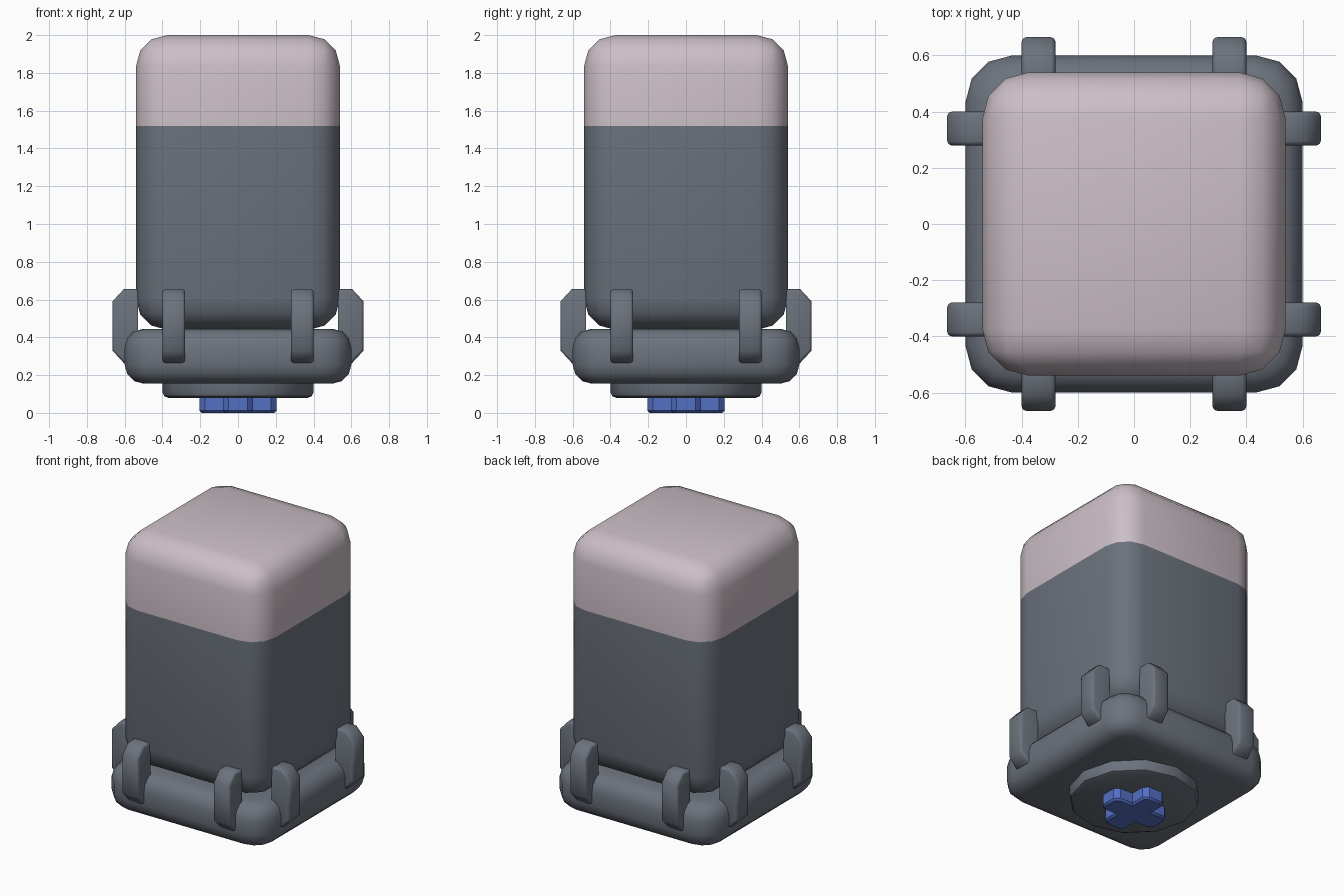
import bpy, bmesh, math
from mathutils import Matrix, Vector

if "Cube" in bpy.data.objects:
    bpy.data.objects.remove(bpy.data.objects["Cube"])


def material(name, rgb):
    m = bpy.data.materials.new(name)
    m.diffuse_color = (*rgb, 1)
    m.use_nodes = True
    m.node_tree.nodes["Principled BSDF"].inputs["Base Color"].default_value = m.diffuse_color
    return m


GREY = material("slate grey", (0.15, 0.17, 0.205))
PINK = material("pale pink", (0.60, 0.52, 0.57))
BLUE = material("blue", (0.09, 0.16, 0.55))


def finish(bm, name, mats, angle=40):
    bmesh.ops.recalc_face_normals(bm, faces=bm.faces[:])
    me = bpy.data.meshes.new(name)
    bm.to_mesh(me)
    bm.free()
    for m in mats:
        me.materials.append(m)
    ob = bpy.data.objects.new(name, me)
    bpy.context.collection.objects.link(ob)
    bpy.ops.object.select_all(action='DESELECT')
    ob.select_set(True)
    bpy.context.view_layer.objects.active = ob
    bpy.ops.object.shade_smooth_by_angle(angle=math.radians(angle))
    return ob


def bevel(bm, edges, offset, segments):
    bmesh.ops.bevel(bm, geom=edges, offset=offset, segments=segments,
                    profile=0.5, affect='EDGES', clamp_overlap=True)


def box(half, z0, z1):
    bm = bmesh.new()
    bmesh.ops.create_cube(bm, size=1, matrix=Matrix.Translation((0, 0, (z0 + z1) / 2))
                          @ Matrix.Diagonal((2 * half, 2 * half, z1 - z0, 1)))
    return bm


def rim(bm, *levels):
    """Horizontal edges bordering the caps at the given heights."""
    return [e for e in bm.edges if len(e.link_faces) == 2 and e.calc_face_angle(0) > 1
            and any(all(abs(v.co.z - z) < 1e-4 for v in e.verts) for z in levels)]


def prism(points, direction):
    bm = bmesh.new()
    f = bm.faces.new([bm.verts.new(p) for p in points])
    ext = bmesh.ops.extrude_face_region(bm, geom=[f])
    bmesh.ops.translate(bm, vec=Vector(direction),
                        verts=[g for g in ext['geom'] if isinstance(g, bmesh.types.BMVert)])
    bmesh.ops.recalc_face_normals(bm, faces=bm.faces[:])
    return bm


# Rounded body with a pale upper section
bm = box(0.54, 0.44, 2.0)
bevel(bm, bm.edges[:], 0.165, 3)
bmesh.ops.bisect_plane(bm, geom=bm.verts[:] + bm.edges[:] + bm.faces[:],
                       plane_co=(0, 0, 1.52), plane_no=(0, 0, 1))
for f in bm.faces:
    f.material_index = int(f.calc_center_median().z > 1.52)
finish(bm, "body", [GREY, PINK])

# Base tray under the body
bm = box(0.60, 0.155, 0.445)
bevel(bm, [e for e in bm.edges if abs(e.verts[0].co.z - e.verts[1].co.z) > 0.1], 0.165, 3)
bevel(bm, rim(bm, 0.155, 0.445), 0.1, 3)
finish(bm, "base_tray", [GREY])

# Round foot plate
bm = bmesh.new()
bmesh.ops.create_cone(bm, cap_ends=True, segments=12, radius1=0.40, radius2=0.40,
                      depth=0.12, matrix=Matrix.Translation((0, 0, 0.14)))
bevel(bm, rim(bm, 0.08), 0.03, 2)
finish(bm, "foot_plate", [GREY])

# Blue cross-shaped stem: one arm outline turned four times
w, r, c = 0.08, 0.205, 0.03
arm = [(w, -w), (r - c, -w), (r, -w + c), (r, w - c), (r - c, w)]
outline = []
for k in range(4):
    turn = Matrix.Rotation(k * math.pi / 2, 3, 'Z')
    outline += [turn @ Vector((x, y, 0)) for x, y in arm]
bm = prism(outline, (0, 0, 0.10))
bevel(bm, rim(bm, 0.0), 0.012, 1)
finish(bm, "cross_stem", [BLUE], 35)

# Eight clips, two on each side
profile = [(0.53, 0.265), (0.605, 0.265), (0.665, 0.33), (0.665, 0.59),
           (0.605, 0.655), (0.53, 0.655)]
for side in range(4):
    for s in (-1, 1):
        bm = prism([(x, s * 0.34 - 0.06, z) for x, z in profile], (0, 0.12, 0))
        bevel(bm, [e for e in bm.edges if abs(e.verts[0].co.y - e.verts[1].co.y) < 1e-4
                   and max(v.co.x for v in e.verts) > 0.54], 0.015, 2)
        bm.transform(Matrix.Rotation(side * math.pi / 2, 4, 'Z'))
        finish(bm, f"clip_{side * 2 + (s > 0) + 1}", [GREY], 50)
